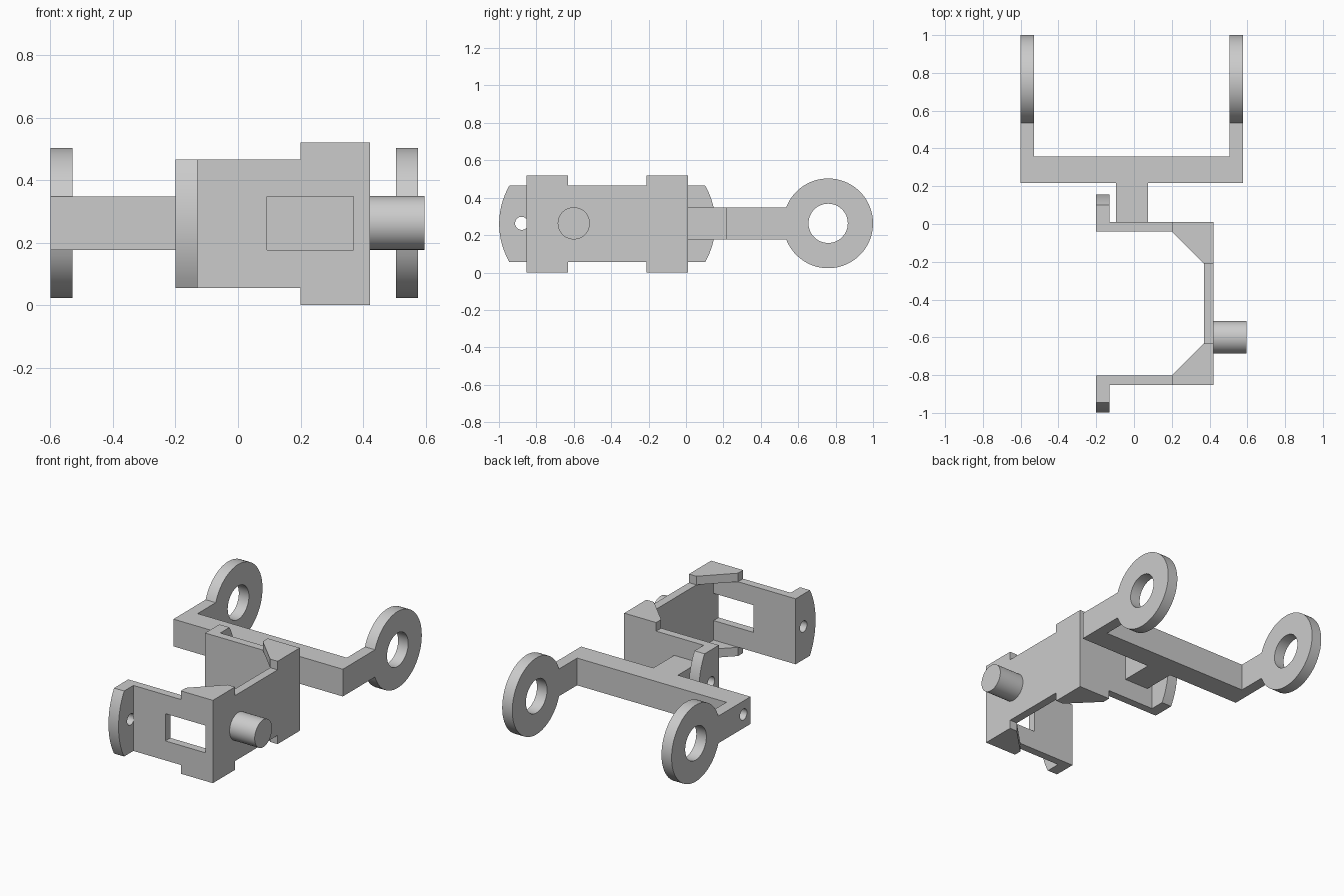
import bpy, bmesh
from math import sin, cos, asin, pi, radians

if "Cube" in bpy.data.objects:
    bpy.data.objects.remove(bpy.data.objects["Cube"], do_unlink=True)

grey = bpy.data.materials.new("plain grey")
grey.use_nodes = True
COLOUR = (0.6, 0.6, 0.6, 1)
grey.diffuse_color = COLOUR
grey.node_tree.nodes["Principled BSDF"].inputs["Base Color"].default_value = COLOUR

MID = 0.263              # height of the centre line
LOW, HIGH = 0.055, 0.466  # bracket plate
BAR_LOW, BAR_HIGH = 0.177, 0.348


def prism(name, points, axis, lo, hi):
    """Extrude a flat outline: (x, y) along z or (y, z) along x."""
    place = (lambda a, b, c: (a, b, c)) if axis == "z" else (lambda a, b, c: (c, a, b))
    bm = bmesh.new()
    face = bm.faces.new([bm.verts.new(place(a, b, lo)) for a, b in points])
    new = bmesh.ops.extrude_face_region(bm, geom=[face])["geom"]
    shift = place(0, 0, hi - lo)
    bmesh.ops.translate(bm, vec=shift, verts=[v for v in new if isinstance(v, bmesh.types.BMVert)])
    bmesh.ops.recalc_face_normals(bm, faces=bm.faces)
    mesh = bpy.data.meshes.new(name)
    bm.to_mesh(mesh)
    bm.free()
    mesh.materials.append(grey)
    obj = bpy.data.objects.new(name, mesh)
    bpy.context.collection.objects.link(obj)
    return obj


def arc(cy, cz, r, start, end, n):
    return [(cy + r * cos(start + (end - start) * i / n),
             cz + r * sin(start + (end - start) * i / n)) for i in range(n + 1)]


def circle(cy, r, n=48):
    return arc(cy, MID, r, 0, 2 * pi, n)[:-1]


def activate(obj):
    bpy.ops.object.select_all(action="DESELECT")
    obj.select_set(True)
    bpy.context.view_layer.objects.active = obj


def cut(obj, cutter):
    mod = obj.modifiers.new("cut", "BOOLEAN")
    mod.operation, mod.solver, mod.object = "DIFFERENCE", "EXACT", cutter
    activate(obj)
    bpy.ops.object.modifier_apply(modifier=mod.name)
    bpy.data.objects.remove(cutter, do_unlink=True)


def smooth(obj):
    activate(obj)
    bpy.ops.object.shade_smooth_by_angle(angle=radians(30))


# U-shaped bracket, with a window in its front wall
FRONT, BACK = -0.852, 0.01
bracket = prism("bracket", [(-0.13, FRONT), (0.422, FRONT), (0.422, BACK), (-0.13, BACK),
                            (-0.13, -0.04), (0.37, -0.04), (0.37, -0.802), (-0.13, -0.802)],
                "z", LOW, HIGH)
cut(bracket, prism("window_cutter", [(0.092, -0.95), (0.37, -0.95), (0.37, -0.7), (0.092, -0.7)],
                   "z", BAR_LOW, BAR_HIGH))

# Mirrored parts: corner gussets above and below, curved end tabs with holes
centre_y = (FRONT + BACK) / 2
for side, where in ((-1, "front"), (1, "back")):
    def my(d):
        return centre_y + side * d
    half = (BACK - FRONT) / 2
    outline = [(0.2, my(half)), (0.422, my(half)), (0.422, my(half - 0.22)),
               (0.37, my(half - 0.22)), (0.2, my(half - 0.05))]
    prism(where + "_lower_gusset", outline, "z", 0, LOW)
    prism(where + "_upper_gusset", outline, "z", HIGH, 0.52)

    rise = (HIGH - LOW) / 2
    radius = 0.41
    a = asin(rise / radius)
    tip = arc(0.578 - radius, MID - 0.0025, radius, -a, a, 16)
    tab = prism(where + "_tab", [(my(half - 0.05), LOW)] + [(my(d), z) for d, z in tip]
                + [(my(half - 0.05), HIGH)], "x", -0.2, -0.13)
    cut(tab, prism("hole_cutter", circle(my(0.458), 0.035, 32), "x", -0.3, 0))
    smooth(tab)

# Round peg on the outer wall
smooth(prism("side_peg", circle(-0.6, 0.086), "x", 0.42, 0.596))

# Neck and crossbar, with a small blind hole in one end
crossbar = prism("neck_and_crossbar", [(-0.095, BACK), (0.075, BACK), (0.075, 0.217), (0.576, 0.217),
                                       (0.576, 0.357), (-0.6, 0.357), (-0.6, 0.217), (-0.095, 0.217)],
                 "z", BAR_LOW, BAR_HIGH)
cut(crossbar, prism("end_hole_cutter", circle(0.287, 0.035, 32), "x", -0.7, -0.45))
smooth(crossbar)

# Two arms, each ending in a ring
RING_Y, RING_R = 0.76, 0.24
b = asin((BAR_HIGH - BAR_LOW) / 2 / RING_R)
keyhole = [(0.357, BAR_HIGH), (0.357, BAR_LOW)] + arc(RING_Y, MID, RING_R, b - pi, pi - b, 64)
for name, x in (("right_ring_arm", -0.6), ("left_ring_arm", 0.506)):
    arm = prism(name, keyhole, "x", x, x + 0.07)
    cut(arm, prism("ring_cutter", circle(RING_Y, 0.105, 64), "x", x - 0.1, x + 0.2))
    smooth(arm)
